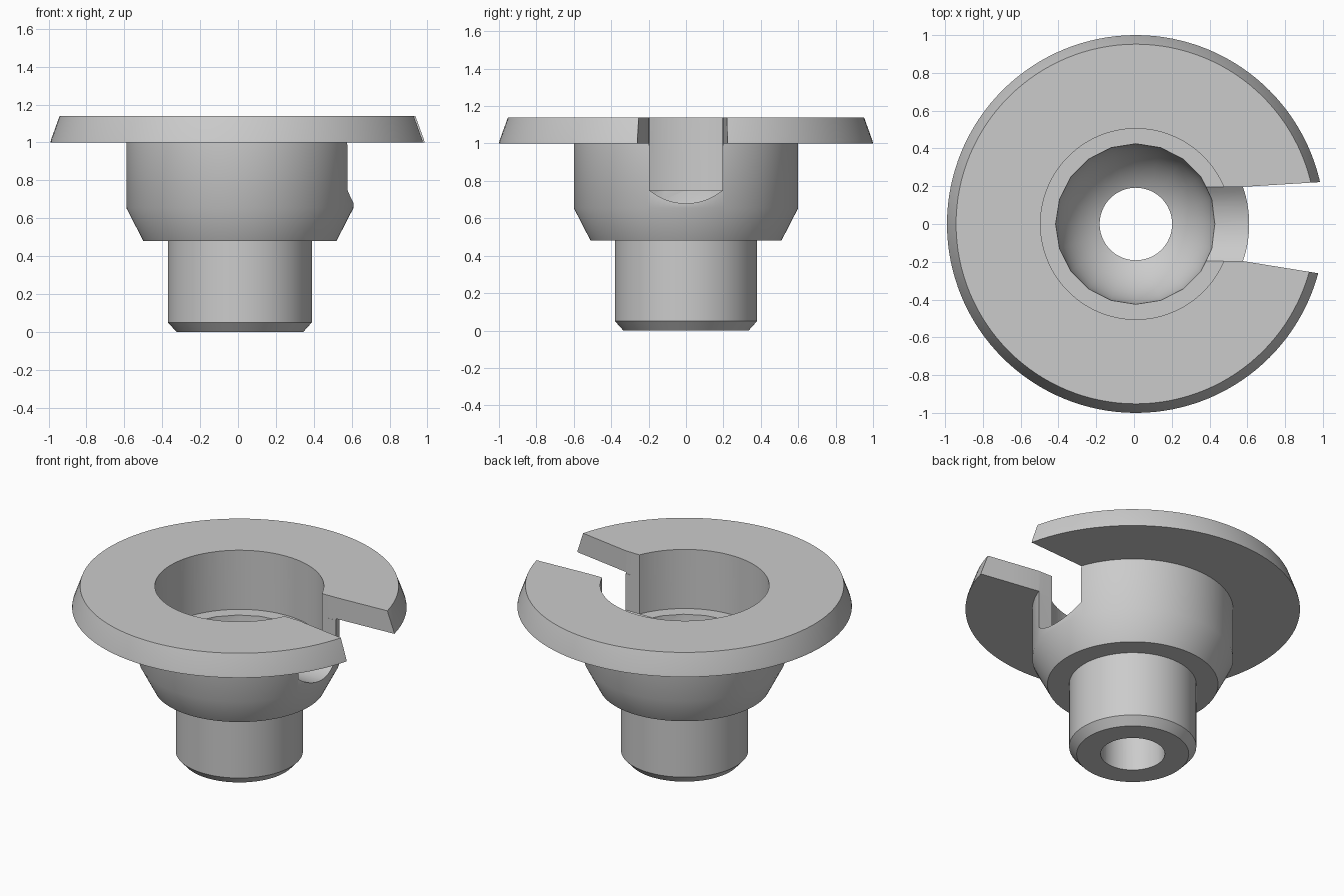
import bpy, bmesh
from math import pi, cos, sin, radians

cube = bpy.data.objects.get("Cube")
if cube:
    bpy.data.objects.remove(cube, do_unlink=True)

AXIS_X = 0.01

grey = bpy.data.materials.new("plain grey")
grey.use_nodes = True
grey.diffuse_color = (0.6, 0.6, 0.6, 1)
grey.node_tree.nodes["Principled BSDF"].inputs["Base Color"].default_value = (0.6, 0.6, 0.6, 1)


def finish(name, bm):
    bmesh.ops.remove_doubles(bm, verts=bm.verts, dist=0.0005)
    bmesh.ops.recalc_face_normals(bm, faces=bm.faces)
    mesh = bpy.data.meshes.new(name)
    bm.to_mesh(mesh)
    bm.free()
    obj = bpy.data.objects.new(name, mesh)
    bpy.context.collection.objects.link(obj)
    return obj


def lathe(name, profile, sides):
    """Revolve (radius, z) points, closed on the axis, around the vertical axis."""
    pts = [(0, profile[0][1])] + profile + [(0, profile[-1][1])]
    bm = bmesh.new()
    verts = [bm.verts.new((AXIS_X, r, z)) for r, z in pts]
    edges = [bm.edges.new(pair) for pair in zip(verts, verts[1:])]
    bmesh.ops.spin(bm, geom=verts + edges, cent=(AXIS_X, 0, 0), axis=(0, 0, 1),
                   angle=2 * pi, steps=sides)
    return finish(name, bm)


def prism(name, points, offset):
    """Extrude a closed outline along an offset."""
    bm = bmesh.new()
    face = bm.faces.new([bm.verts.new(p) for p in points])
    new = bmesh.ops.extrude_face_region(bm, geom=[face])["geom"]
    bmesh.ops.translate(bm, vec=offset,
                        verts=[v for v in new if isinstance(v, bmesh.types.BMVert)])
    return finish(name, bm)


# Flanged body with stem
body = lathe("flanged_socket", [
    (0.335, 0), (0.38, 0.05), (0.38, 0.48), (0.51, 0.48), (0.60, 0.655),
    (0.60, 1.0), (1.0, 1.0), (0.997, 1.015), (0.952, 1.14)], 128)

# Bore, rounded bowl and through hole
bore = lathe("bore_cutter", [(0.505, 0.75), (0.505, 1.4)], 96)
R = 0.425
bowl_arc = [(R * sin(a), 0.75 - R * cos(a)) for a in (pi / 2 * i / 12 for i in range(1, 13))]
bowl = lathe("bowl_cutter", bowl_arc + [(R, 0.9)], 20)
hole = lathe("hole_cutter", [(0.192, -0.2), (0.192, 0.8)], 64)

# Round-bottomed slot through the side wall
half, dip, floor = 0.195, 0.07, 0.75
radius = (half ** 2 + dip ** 2) / (2 * dip)
outline = [(0.15, half, 1.4), (0.15, -half, 1.4)]
for i in range(17):
    y = -half + 2 * half * i / 16
    outline.append((0.15, y, floor + radius - dip - (radius ** 2 - y ** 2) ** 0.5))
slot = prism("slot_cutter", outline, (1.2, 0, 0))

# Slightly flared gap in the flange
gap = prism("gap_cutter", [
    (0.3, 0.19, 0.99), (0.3, -0.19, 0.99), (0.58, -0.197, 0.99), (1.2, -0.297, 0.99),
    (1.2, 0.235, 0.99), (0.58, 0.197, 0.99)], (0, 0, 0.4))

bpy.context.view_layer.objects.active = body
for cutter in (bore, bowl, hole, slot, gap):
    cutter.hide_render = True
    mod = body.modifiers.new(cutter.name, 'BOOLEAN')
    mod.operation = 'DIFFERENCE'
    mod.solver = 'EXACT'
    mod.object = cutter
    bpy.ops.object.modifier_apply(modifier=mod.name)
    bpy.data.objects.remove(cutter, do_unlink=True)

# One colour, smooth round surfaces with sharp edges
body.data.materials.clear()
body.data.materials.append(grey)
for poly in body.data.polygons:
    poly.material_index = 0
bpy.ops.object.select_all(action='DESELECT')
body.select_set(True)
bpy.ops.object.shade_smooth_by_angle(angle=radians(30))
